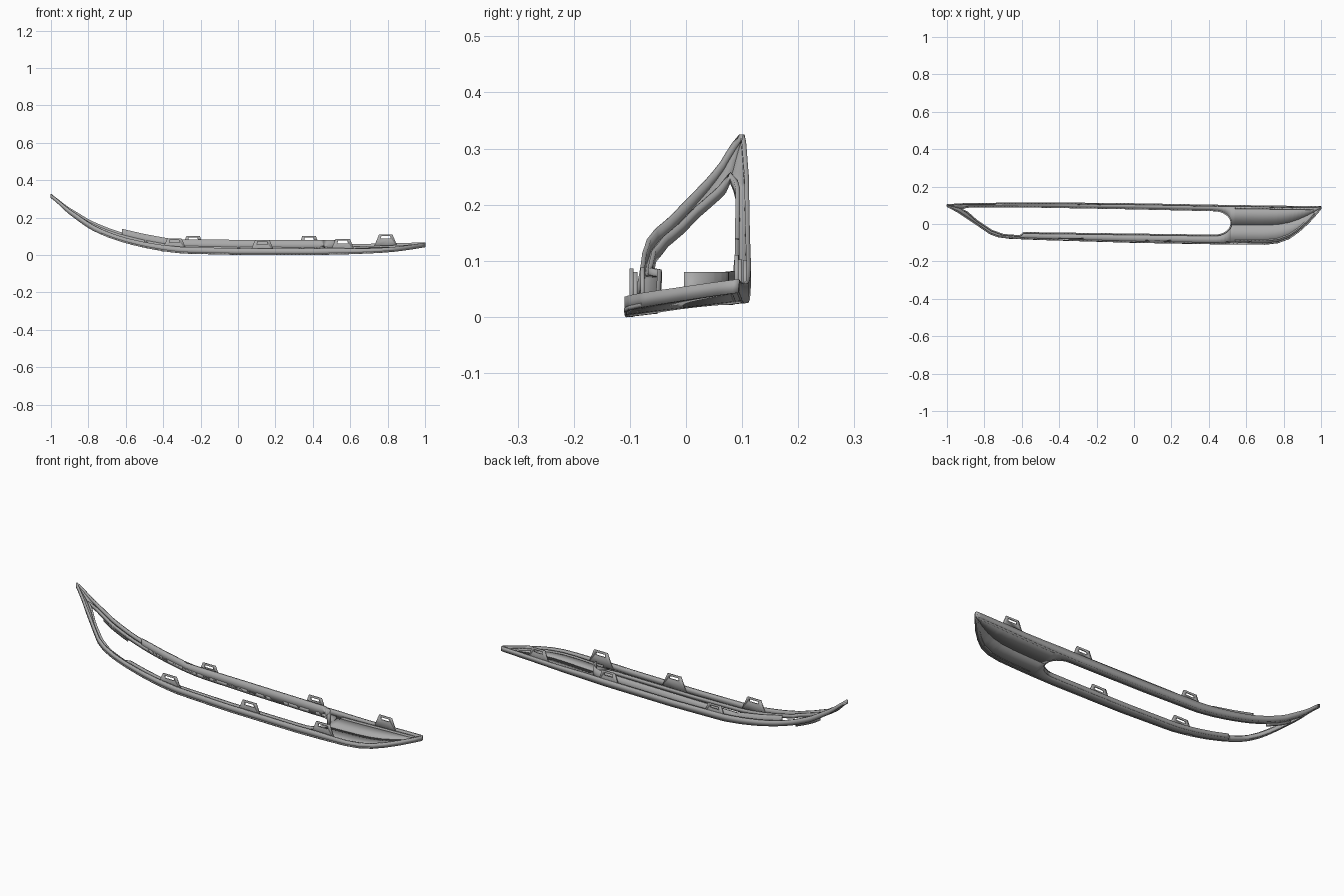
import bpy
import bmesh
from math import sqrt

cube = bpy.data.objects.get("Cube")
if cube:
    bpy.data.objects.remove(cube)

mat = bpy.data.materials.new("satin_grey")
mat.use_nodes = True
mat.diffuse_color = (0.4, 0.4, 0.4, 1)
mat.node_tree.nodes["Principled BSDF"].inputs["Base Color"].default_value = (0.4, 0.4, 0.4, 1)
WALL = 0.008


def curve(points):
    """Linear interpolation through (position, value) points."""
    def f(x):
        for (x0, v0), (x1, v1) in zip(points, points[1:]):
            if x <= x1:
                return v0 + (v1 - v0) * max(0, x - x0) / (x1 - x0)
        return points[-1][1]
    return f


def smooth(f, r=0.03):
    return lambda x: (f(x - r) + 2 * f(x) + f(x + r)) / 4


# Plan outline, opening edges and height of the swept underside
outer_back = curve([(-1, .106), (-.9, .112), (-.5, .116), (0, .111), (.5, .102), (1, .095)])
outer_front = curve([(-1, .092), (-.94, .06), (-.85, 0), (-.77, -.055), (-.73, -.07), (-.67, -.078),
                     (-.5, -.085), (0, -.1), (.5, -.109), (.7, -.11), (.77, -.102), (.83, -.08),
                     (.88, -.045), (.93, 0), (.98, .055), (1, .08)])
hole_back = curve([(-.92, .085), (-.88, .092), (-.5, .091), (0, .082), (.52, .07)])
hole_front = curve([(-.92, .08), (-.89, .062), (-.84, .018), (-.76, -.035), (-.7, -.057), (-.61, -.064),
                    (-.59, -.047), (0, -.055), (.52, -.062)])
base = smooth(curve([(-1, .29), (-.95, .24), (-.9, .2), (-.8, .135), (-.7, .092), (-.6, .06), (-.5, .036),
                     (-.4, .018), (-.3, .006), (0, 0), (.4, 0), (.6, .005), (.8, .013), (1, .02)]))


def height(x, y):
    return base(x) + 0.12 * (y + 0.1)


def opening(x, edge):
    """Edge of the opening; closes to the centre line beyond its ends."""
    mid = (outer_back(x) + outer_front(x)) / 2
    if x <= -.92 or x >= .52:
        return mid
    if x > .43:
        return .005 + (edge(x) - .005) * sqrt(max(0, 1 - ((x - .43) / .09) ** 2))
    return edge(x)


stations = sorted({round(-1 + i * .02, 4) for i in range(101)}
                  | {.43 + .09 * k for k in (.33, .55, .75, .85, .92, .97, .99, 1)}
                  | {-.77, -.73, -.67, -.61, -.59, -.89, .77, .83, .93})


def finish(name, bm, thickness, offset):
    bmesh.ops.remove_doubles(bm, verts=bm.verts, dist=1e-5)
    me = bpy.data.meshes.new(name)
    bm.to_mesh(me)
    bm.free()
    me.materials.append(mat)
    ob = bpy.data.objects.new(name, me)
    bpy.context.collection.objects.link(ob)
    mod = ob.modifiers.new("thickness", "SOLIDIFY")
    mod.thickness, mod.offset = thickness, offset
    bpy.context.view_layer.objects.active = ob
    for o in bpy.context.selected_objects:
        o.select_set(False)
    ob.select_set(True)
    bpy.ops.object.shade_smooth_by_angle(angle=.6)
    return ob


def strip(name, rows, thickness=WALL, offset=0):
    """Quads between successive pairs of points."""
    bm = bmesh.new()
    pairs = [[bm.verts.new(p) for p in row] for row in rows]
    for (a, b), (c, d) in zip(pairs, pairs[1:]):
        bm.faces.new((a, c, d, b))
    return finish(name, bm, thickness, offset)


def ribbon(name, path, low, top):
    """Upright wall along a plan path; top gives the absolute upper height."""
    return strip(name, [((x, y, height(x, y) + low), (x, y, top(x, y))) for x, y in path])


# Face plate: front and back halves around the opening
for name, lower, upper in (("front_face", outer_front, lambda x: opening(x, hole_front)),
                           ("back_face", lambda x: opening(x, hole_back), outer_back)):
    strip(name, [((x, lower(x), height(x, lower(x))), (x, upper(x), height(x, upper(x))))
                 for x in stations], WALL, 1)

# Outer rim all the way round
rim_height = smooth(curve([(-1, .018), (-.85, .03), (-.6, .028), (-.3, .035), (.5, .035), (.7, .027), (1, .024)]))
inset = WALL / 2
front_path = [(x, outer_front(x) + inset) for x in stations]
back_path = [(x, outer_back(x) - inset) for x in reversed(stations)]
ribbon("outer_rim", front_path + back_path + front_path[:1], 0,
       lambda x, y: height(x, y) + rim_height(x))

# Low flange around the opening
hole_x = [x for x in stations if -.92 <= x <= .52]
front_edge = [(x, opening(x, hole_front)) for x in hole_x]
back_edge = [(x, opening(x, hole_back)) for x in reversed(hole_x)]
ribbon("opening_flange", front_edge + back_edge, 0, lambda x, y: height(x, y) + .02)

# Tall wall behind the opening, wrapping round its rounded end
wall_top = curve([(-.63, .142), (-.5, .112), (-.38, .09), (-.36, .082), (.52, .08)])
ribbon("back_wall", [p for p in back_edge if p[0] > -.64], 0, lambda x, y: wall_top(x))
ribbon("back_wall_skirt", [p for p in back_edge if -.86 < p[0] < -.68], -.012,
       lambda x, y: height(x, y) + .02)


def clip(name, x, y, width, top):
    """Trapezoid mounting tab with a rectangular slot."""
    z0 = height(x, y) + .004
    h = top - z0
    bm = bmesh.new()

    def loop(wide, narrow, low, high):
        return [bm.verts.new((x + s * width / 2, y, z0 + k * h))
                for s, k in ((-wide, low), (wide, low), (narrow, high), (-narrow, high))]
    out, slot = loop(1, .55, 0, 1), loop(.4, .36, .68, .88)
    for i in range(4):
        j = (i + 1) % 4
        bm.faces.new((out[i], out[j], slot[j], slot[i]))
    finish(name, bm, .007, 0)


# Mounting clips on both long edges
for i, (x, top) in enumerate(((-.34, .088), (.13, .08), (.56, .086))):
    clip(f"front_clip_{i + 1}", x, outer_front(x) + .012, .14, top)
for i, (x, top) in enumerate(((-.24, .101), (.38, .102), (.79, .11))):
    clip(f"back_clip_{i + 1}", x, outer_back(x) - .008, .13, top)

# Raised ledge framing the solid end panel
panel_x = [x for x in stations if .54 <= x <= .96]
ribbon("panel_ledge", [(x, outer_front(x) + .022) for x in panel_x]
       + [(x, outer_back(x) - .016) for x in reversed(panel_x)], 0,
       lambda x, y: height(x, y) + .016)
